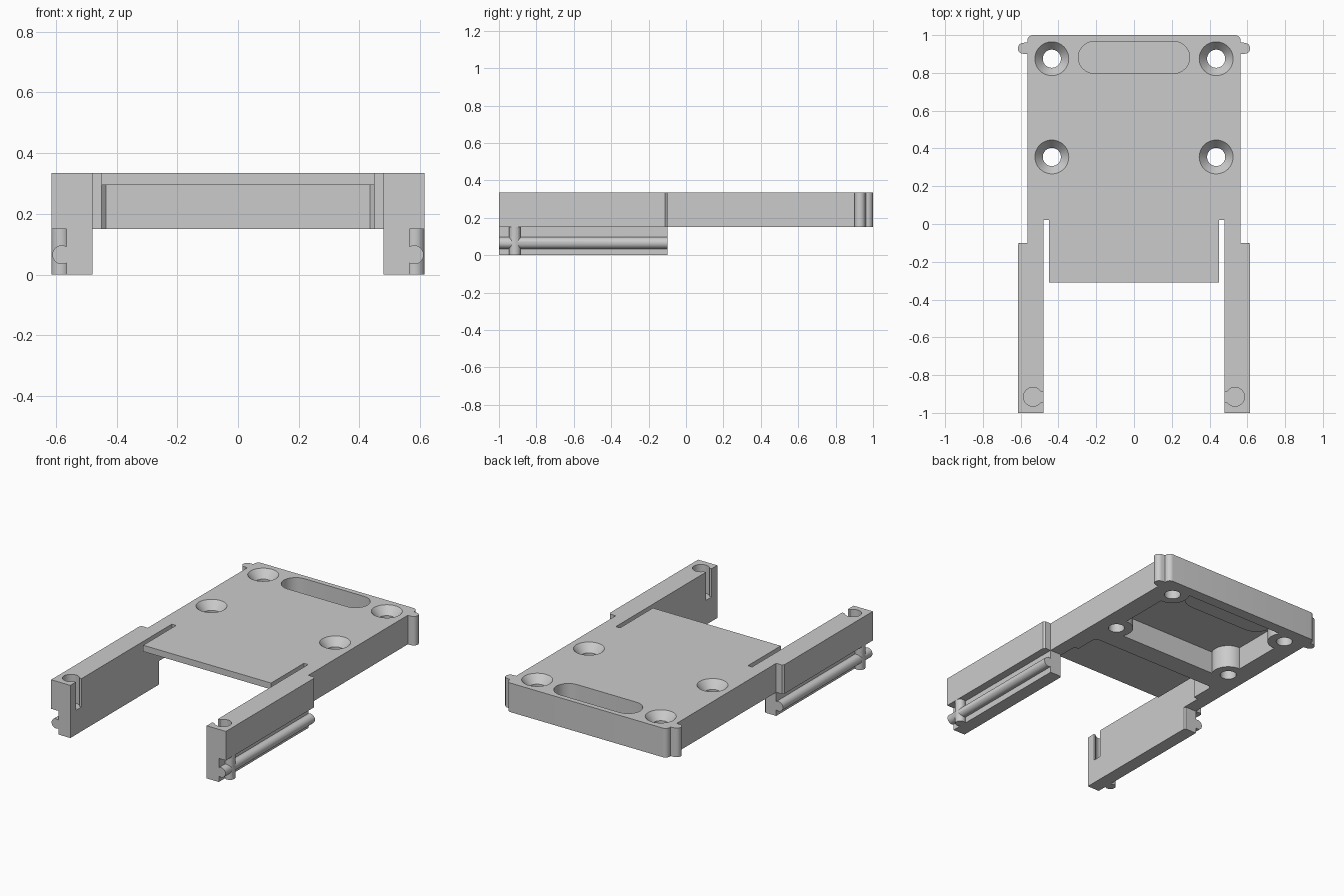
import bpy, bmesh, math
from mathutils import Vector

if "Cube" in bpy.data.objects:
    bpy.data.objects.remove(bpy.data.objects["Cube"], do_unlink=True)

gray = bpy.data.materials.new("plain gray")
gray.use_nodes = True
COLOR = (0.6, 0.6, 0.6, 1)
gray.diffuse_color = COLOR
gray.node_tree.nodes["Principled BSDF"].inputs["Base Color"].default_value = COLOR

BOTTOM, ROOF, TOP = 0.15, 0.295, 0.335


def finish(name, bm):
    bmesh.ops.recalc_face_normals(bm, faces=bm.faces)
    mesh = bpy.data.meshes.new(name)
    bm.to_mesh(mesh)
    bm.free()
    obj = bpy.data.objects.new(name, mesh)
    bpy.context.collection.objects.link(obj)
    mesh.materials.append(gray)
    return obj


def prism(name, points, z0, z1):
    """Extrude a flat outline from z0 to z1."""
    bm = bmesh.new()
    face = bm.faces.new([bm.verts.new((x, y, z0)) for x, y in points])
    top = bmesh.ops.extrude_face_region(bm, geom=[face])["geom"]
    verts = [v for v in top if isinstance(v, bmesh.types.BMVert)]
    bmesh.ops.translate(bm, verts=verts, vec=(0, 0, z1 - z0))
    return finish(name, bm)


def cone(name, center, r0, r1, length, axis="Z"):
    """Round bar or cone along an axis, starting at center."""
    bm = bmesh.new()
    bmesh.ops.create_cone(bm, cap_ends=True, segments=48, radius1=r0, radius2=r1, depth=length)
    bmesh.ops.translate(bm, verts=bm.verts, vec=(0, 0, length / 2))
    obj = finish(name, bm)
    turn = Vector((0, 0, 1)).rotation_difference(Vector((0, 1, 0) if axis == "Y" else (0, 0, 1)))
    obj.data.transform(turn.to_matrix().to_4x4())
    obj.location = center
    return obj


def arc(cx, cy, r, a0, a1, n=12):
    steps = [math.radians(a0 + (a1 - a0) * i / n) for i in range(n + 1)]
    return [(cx + r * math.cos(a), cy + r * math.sin(a)) for a in steps]


def mirrored(half):
    return half + [(-x, y) for x, y in reversed(half)]


def capsule(half, cy, r):
    return arc(half - r, cy, r, -90, 90) + arc(r - half, cy, r, 90, 270)


def boolean(target, tool, operation="DIFFERENCE"):
    mod = target.modifiers.new(operation.lower(), "BOOLEAN")
    mod.operation, mod.solver, mod.object = operation, "EXACT", tool
    bpy.context.view_layer.objects.active = target
    bpy.ops.object.modifier_apply(modifier=mod.name)
    bpy.data.objects.remove(tool, do_unlink=True)


def smooth(obj):
    bpy.ops.object.select_all(action="DESELECT")
    obj.select_set(True)
    bpy.context.view_layer.objects.active = obj
    bpy.ops.object.shade_smooth_by_angle(angle=math.radians(30))


# Main plate with front tongue, side arms and rear nubs
half = [(0.45, -0.31), (0.45, 0.02), (0.48, 0.02), (0.48, -1), (0.615, -1), (0.615, -0.112),
        (0.605, -0.1), (0.565, -0.1), (0.565, 0.9)]
half += arc(0.586, 0.93, 0.029, -90, 90) + [(0.565, 0.962)] + arc(0.535, 0.97, 0.03, 0, 90, 8)
plate = prism("plate", mirrored(half), BOTTOM, TOP)

# Relief under the tongue
relief = [(0.465, -0.5), (0.465, 0.01), (0.45, 0.01), (0.45, 0.165), (0.435, 0.18)]
boolean(plate, prism("relief_cutter", mirrored(relief), 0.1, ROOF))

# Underside pocket, leaving round screw bosses and the trough under the slot
screws = [(sx * 0.435, y) for sx in (-1, 1) for y in (0.355, 0.875)]
pocket = prism("pocket_cutter", mirrored([(0.44, 0.31), (0.44, 0.93)]), 0.1, ROOF)
for x, y in screws:
    boolean(pocket, cone("boss", (x, y, 0.05), 0.1, 0.1, 0.3))
boolean(pocket, prism("trough", capsule(0.315, 0.885, 0.105), 0.19, 0.4))
boolean(plate, pocket)

# Rounded slot in the top
boolean(plate, prism("slot_cutter", capsule(0.295, 0.882, 0.085), 0.21, 0.4))

# Countersunk screw holes
for x, y in screws:
    boolean(plate, cone("hole_cutter", (x, y, 0.1), 0.048, 0.048, 0.3))
    boolean(plate, cone("sink_cutter", (x, y, TOP - 0.05), 0.048, 0.098, 0.06))

# Keyhole sockets near the arm tips
for side in (-1, 1):
    key = arc(0.535, -0.915, 0.05, -145, 145, 30) + [(0.47, -0.886), (0.47, -0.944)]
    boolean(plate, prism("keyhole_cutter", [(side * x, y) for x, y in key], BOTTOM + 0.005, 0.4))
smooth(plate)

# Lower arm walls with a long round rail and a crossing post
for side, word in ((1, "left"), (-1, "right")):
    wall = [(0.48, -1), (0.565, -1), (0.565, -0.1), (0.49, -0.1), (0.48, -0.11)]
    lower = prism(word + "_lower_arm", [(side * x, y) for x, y in wall], 0, BOTTOM + 0.002)
    boolean(lower, cone("rail", (side * 0.581, -1, 0.065), 0.031, 0.031, 0.9, "Y"), "UNION")
    boolean(lower, cone("post", (side * 0.584, -0.915, 0), 0.031, 0.031, BOTTOM + 0.002), "UNION")
    smooth(lower)
